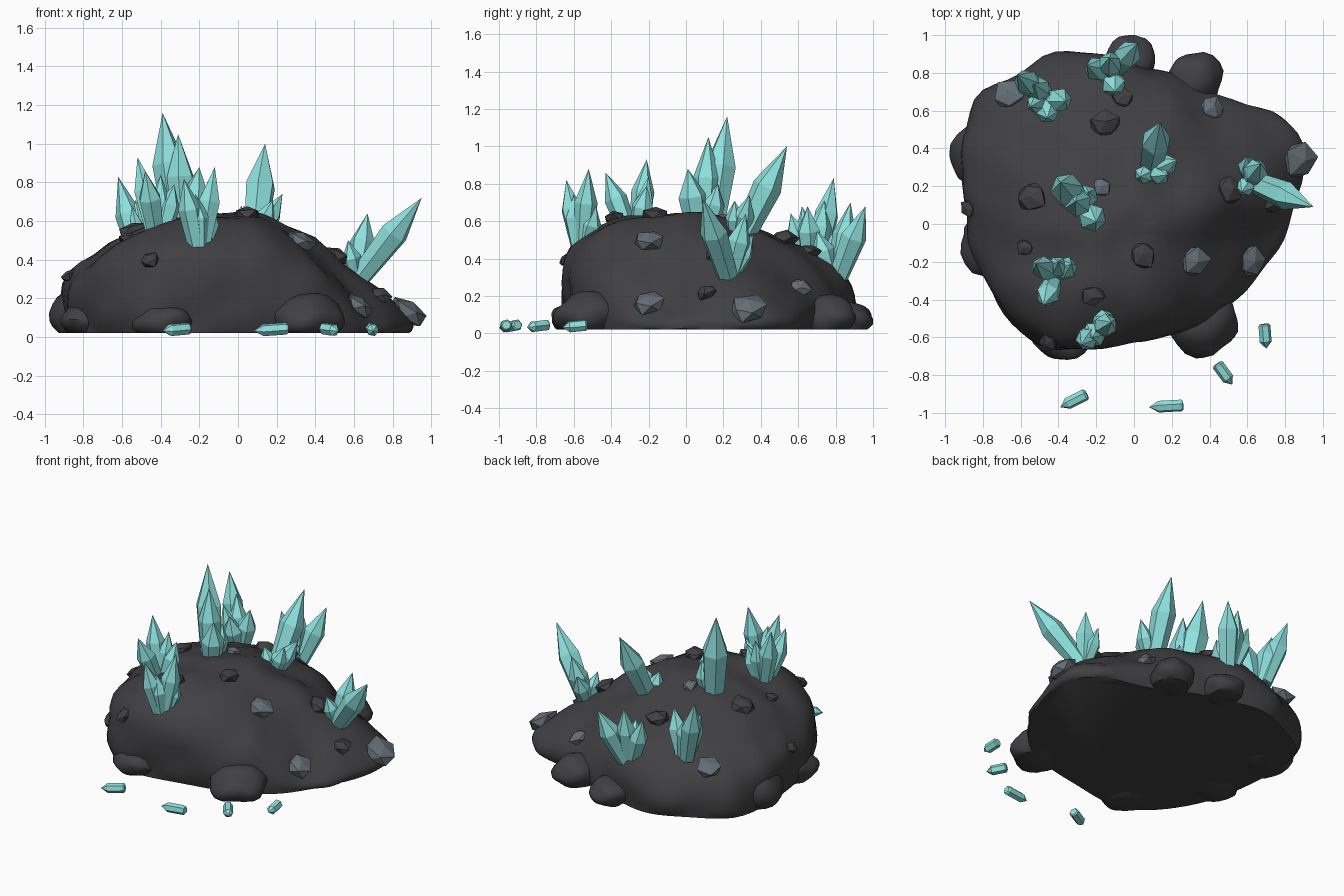
import bpy, bmesh, math, random
from mathutils import Vector, noise
from mathutils.bvhtree import BVHTree

random.seed(4)
if "Cube" in bpy.data.objects:
    bpy.data.objects.remove(bpy.data.objects["Cube"])


def material(name, rgb):
    mat = bpy.data.materials.new(name)
    mat.use_nodes = True
    mat.diffuse_color = (*rgb, 1)
    bsdf = next(n for n in mat.node_tree.nodes if n.type == "BSDF_PRINCIPLED")
    bsdf.inputs["Base Color"].default_value = (*rgb, 1)
    return mat


DARK = material("dark_rock", (0.052, 0.052, 0.056))
GREY = material("blue_grey_stone", (0.125, 0.155, 0.18))
TEAL = material("teal_crystal", (0.27, 0.75, 0.73))


def finish(bm, name, mat, smooth_angle=None):
    bmesh.ops.recalc_face_normals(bm, faces=bm.faces)
    mesh = bpy.data.meshes.new(name)
    bm.to_mesh(mesh)
    bm.free()
    mesh.materials.append(mat)
    if smooth_angle:
        mesh.shade_smooth()
        mesh.set_sharp_from_angle(angle=math.radians(smooth_angle))
    obj = bpy.data.objects.new(name, mesh)
    bpy.context.collection.objects.link(obj)
    return obj


# Mound: foot outline x, y, then shoulder inset, shoulder height, upper inset
columns = [
    (.9, .14, .8, .21, .44), (.92, .44, .8, .2, .42), (.76, .62, .8, .23, .42),
    (.44, .64, .83, .36, .45), (.22, .8, .88, .36, .47), (-.1, .88, .92, .35, .5),
    (-.35, .95, .9, .36, .48), (-.6, .8, .88, .36, .47), (-.88, .69, .89, .35, .44),
    (-.95, .38, .92, .38, .44), (-.92, .05, .9, .39, .44), (-.86, -.24, .89, .4, .45),
    (-.71, -.5, .89, .44, .46), (-.53, -.67, .92, .46, .48), (-.3, -.7, .95, .47, .5),
    (-.02, -.63, .94, .49, .49), (.27, -.59, .88, .45, .47), (.54, -.44, .85, .3, .52),
    (.68, -.27, .8, .15, .56), (.78, -.08, .78, .14, .53),
]
peak = Vector((-.05, -.05, .64))
FLOOR = .02


def build_mound():
    bm = bmesh.new()
    rings = [[] for _ in range(5)]
    for x, y, inset, height, crown in columns:
        rim = Vector((x - peak.x, y - peak.y, 0))
        upper = height + .75 * (peak.z - height)
        tuck = .05 if x < .3 and y < .6 else 0    # undercut foot
        levels = [(.98 - tuck, FLOOR), (1.02 - tuck * .6, .4 * height),
                  (inset * 1.05, height * 1.04), (crown, upper), (.17, peak.z)]
        for ring, (scale, z) in zip(rings, levels):
            ring.append(bm.verts.new((peak.x + rim.x * scale, peak.y + rim.y * scale, z)))
    n = len(columns)
    for low, high in zip(rings, rings[1:]):
        for i in range(n):
            j = (i + 1) % n
            bm.faces.new((low[i], low[j], high[j], high[i]))
    top = bm.verts.new(peak)
    for i in range(n):
        bm.faces.new((rings[-1][i], rings[-1][(i + 1) % n], top))
    mound = finish(bm, "rock_mound", DARK)
    sub = mound.modifiers.new("Rounding", "SUBSURF")
    sub.levels = sub.render_levels = 2

    # Bake the rounding, add gentle lumps and close the underside
    depsgraph = bpy.context.evaluated_depsgraph_get()
    baked = bpy.data.meshes.new_from_object(mound.evaluated_get(depsgraph))
    bpy.data.objects.remove(mound)
    bm = bmesh.new()
    bm.from_mesh(baked)
    bm.normal_update()
    for v in bm.verts:
        if not v.is_boundary:
            v.co += v.normal * .035 * noise.noise(v.co * 4.5)
            v.co.z = max(v.co.z, FLOOR)
    bmesh.ops.holes_fill(bm, edges=[e for e in bm.edges if e.is_boundary], sides=0)
    tree = BVHTree.FromBMesh(bm)
    finish(bm, "rock_mound", DARK, 45)
    return tree


surface = build_mound()


# Rounded boulders around the foot, cut flat underneath
def boulder(name, x, y, radius, height):
    bm = bmesh.new()
    bmesh.ops.create_icosphere(bm, subdivisions=3, radius=1)
    for v in bm.verts:
        p = v.co * (1 + .2 * noise.noise(v.co * 1.3 + Vector((x, y, 1)) * 9))
        v.co = Vector((x + p.x * radius, y + p.y * radius, height * (.45 + p.z * .55)))
    cut = bmesh.ops.bisect_plane(bm, geom=bm.verts[:] + bm.edges[:] + bm.faces[:],
                                 plane_co=(0, 0, FLOOR), plane_no=(0, 0, -1), clear_outer=True)
    bmesh.ops.holes_fill(bm, edges=[e for e in cut["geom_cut"] if isinstance(e, bmesh.types.BMEdge)], sides=0)
    finish(bm, name, DARK, 40)


for k, spec in enumerate([
    (.36, -.51, .19, .22), (-.38, -.56, .16, .18), (-.02, .87, .13, .17),
    (.32, .76, .15, .2), (-.78, .36, .19, .28), (-.74, -.1, .18, .2),
]):
    boulder(f"boulder_{k + 1}", *spec)


# Faceted stones half sunk into the mound, lying flatter than the slope
def stone(name, spot, size, mat):
    point, normal, _, _ = surface.find_nearest(Vector(spot))
    turn = (normal + Vector((0, 0, .7))).to_track_quat("Z", "Y")
    bm = bmesh.new()
    bmesh.ops.create_icosphere(bm, subdivisions=1, radius=size)
    for v in bm.verts:
        v.co *= random.uniform(.8, 1.15)
        v.co.z *= .6
        v.co = point + normal * size * .1 + turn @ v.co
    bmesh.ops.dissolve_limit(bm, angle_limit=.35, verts=bm.verts, edges=bm.edges)
    finish(bm, name, mat)


grey_stones = [
    (-.66, .68, .35, .09), (.42, .62, .25, .07), (.88, .34, .13, .11),
    (.58, -.19, .14, .09), (.32, -.2, .5, .09), (-.17, .2, .62, .055),
]
dark_stones = [
    (-.15, .55, .55, .08), (-.53, .14, .52, .085), (.05, -.16, .65, .08),
    (-.22, -.38, .6, .065), (-.57, -.12, .5, .05), (-.46, -.63, .4, .055),
    (.51, .18, .42, .075), (-.05, .7, .5, .06), (-.82, .1, .3, .05),
    (.72, .12, .2, .06),
]
for label, mat, spots in (("grey_stone", GREY, grey_stones), ("dark_stone", DARK, dark_stones)):
    for k, (x, y, z, size) in enumerate(spots):
        stone(f"{label}_{k + 1}", (x, y, z), size, mat)


# Six-sided crystal: flared shaft with a pointed end
def crystal(name, start, tip, radius, profile):
    start, tip = Vector(start), Vector(tip)
    axis = tip - start
    turn = axis.to_track_quat("Z", "Y")
    spin = random.uniform(0, 1)
    bm = bmesh.new()
    rings = []
    for along, wide in profile:
        rings.append([bm.verts.new(start + axis * along + turn @ Vector(
            (math.cos(a) * wide * radius, math.sin(a) * wide * radius, 0)))
            for a in (spin + i * math.pi / 3 for i in range(6))])
    point = bm.verts.new(tip)
    bm.faces.new(rings[0])
    for i in range(6):
        j = (i + 1) % 6
        for low, high in zip(rings, rings[1:]):
            bm.faces.new((low[i], low[j], high[j], high[i]))
        bm.faces.new((rings[-1][i], rings[-1][j], point))
    finish(bm, name, TEAL)


GROWN = [(0, .75), (.57, 1)]
LOOSE = [(0, .75), (.06, 1), (.72, 1)]

# Clusters: shared root, how far the feet spread, then each tip and radius
clusters = {
    "centre": ((-.27, .09, .54), .35, [
        (-.39, .22, 1.16, .088), (-.31, .12, 1.05, .075), (-.2, .01, .88, .075),
        (-.24, .17, .8, .06)]),
    "middle": ((.08, .27, .5), .1, [
        (.14, .54, 1.0, .08), (.23, .34, .74, .055), (.18, .26, .71, .055),
        (.03, .25, .68, .05)]),
    "side": ((.61, .23, .3), .04, [
        (.95, .09, .72, .075), (.67, .32, .64, .065), (.6, .36, .53, .055),
        (.57, .17, .5, .05)]),
    "back_right": ((-.46, .67, .38), .25, [
        (-.62, .79, .83, .068), (-.53, .74, .71, .065), (-.36, .65, .68, .065),
        (-.46, .56, .64, .065), (-.55, .62, .68, .05)]),
    "back": ((-.12, .79, .3), .15, [
        (.02, .96, .68, .07), (-.25, .84, .63, .065), (-.13, .88, .7, .065),
        (-.1, .7, .55, .065)]),
    "front_right": ((-.41, -.27, .53), .2, [
        (-.52, -.21, .93, .062), (-.48, -.43, .86, .062), (-.33, -.21, .79, .06),
        (-.4, -.2, .84, .055)]),
    "front": ((-.2, -.56, .46), .15, [
        (-.12, -.52, .88, .062), (-.28, -.64, .82, .06), (-.22, -.6, .74, .068),
        (-.13, -.48, .68, .06)]),
}
for place, (root, spread, tips) in clusters.items():
    root = Vector(root)
    for k, (x, y, z, radius) in enumerate(tips):
        foot = root.lerp(Vector((x, y, root.z)), spread)
        crystal(f"{place}_crystal_{k + 1}", foot, (x, y, z), radius, GROWN)

# Loose shards lying on the ground
for k, (x0, y0, x1, y1) in enumerate([
    (-.25, -.9, -.39, -.97), (.26, -.96, .08, -.97),
    (.44, -.74, .52, -.85), (.69, -.53, .7, -.66),
]):
    crystal(f"loose_shard_{k + 1}", (x0, y0, .045), (x1, y1, .032), .032, LOOSE)
